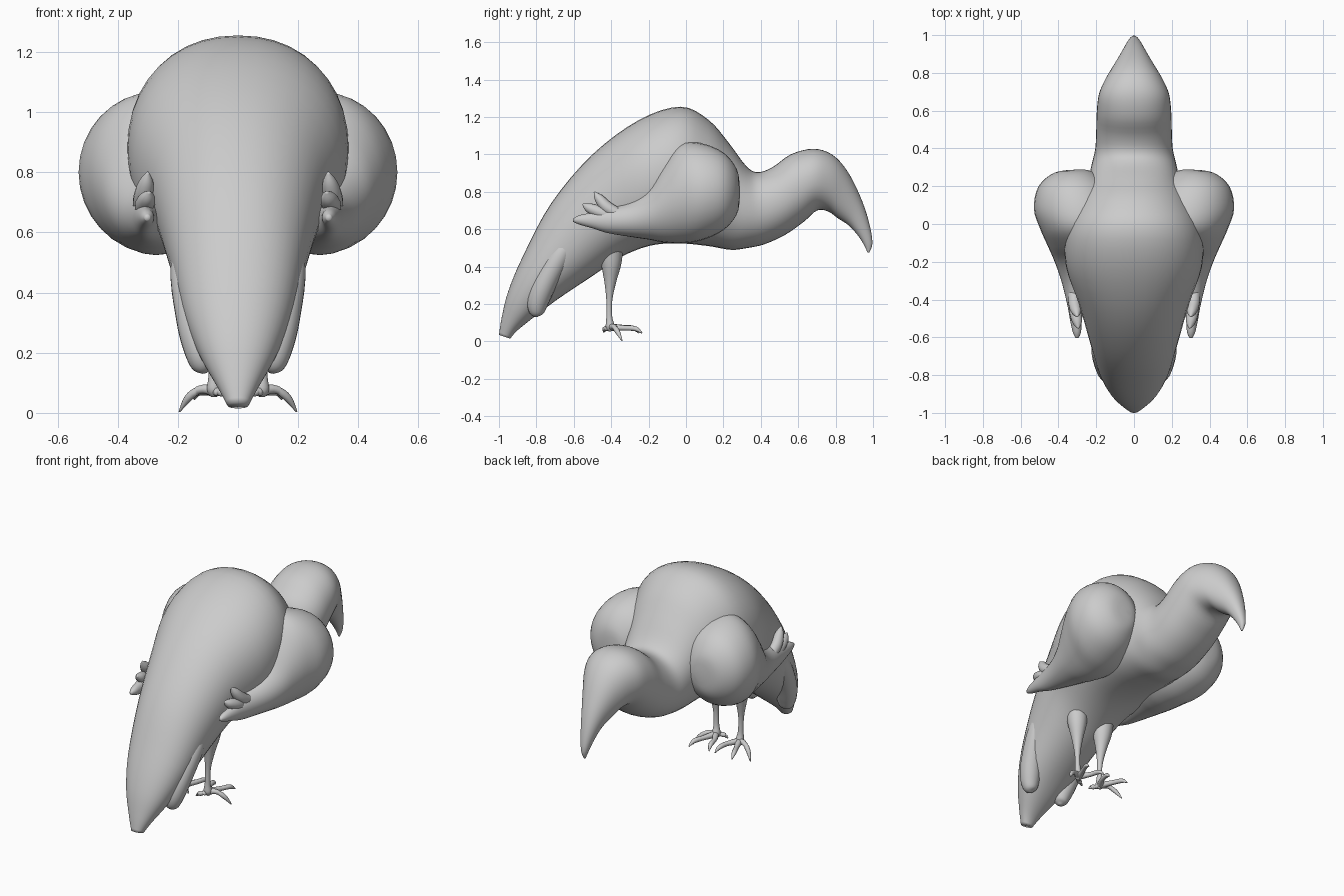
import bpy, bmesh, math
from mathutils import Vector

grey = bpy.data.materials.new("plain grey")
grey.diffuse_color = (0.6, 0.6, 0.6, 1)


def spline(rows, steps):
    """Catmull-Rom resampling of station rows."""
    rows = [Vector(r) for r in rows]
    out = []
    for i in range(len(rows) - 1):
        b, c = rows[i], rows[i + 1]
        a = rows[i - 1] if i else b
        d = rows[i + 2] if i + 2 < len(rows) else c
        for k in range(steps):
            t = k / steps
            out.append(b + 0.5 * t * ((c - a) + t * ((2 * a - 5 * b + 4 * c - d) + t * (3 * b - a - 3 * c + d))))
    return out + [rows[-1]]


def loft(name, rings, sides=32, power=2.0, mirror=False):
    """Skin rings given as (centre, half axis u, half axis v)."""
    bm = bmesh.new()
    loops = []
    for c, u, v in rings:
        loop = []
        for k in range(sides):
            a = 2 * math.pi * k / sides
            ca, sa = math.cos(a), math.sin(a)
            p = c + u * math.copysign(abs(ca) ** (2 / power), ca) + v * math.copysign(abs(sa) ** (2 / power), sa)
            loop.append(bm.verts.new(p))
        loops.append(loop)
    for a, b in zip(loops, loops[1:]):
        for k in range(sides):
            n = (k + 1) % sides
            bm.faces.new((a[k], a[n], b[n], b[k]))
    bm.faces.new(loops[0])
    bm.faces.new(loops[-1])
    bmesh.ops.recalc_face_normals(bm, faces=bm.faces)
    me = bpy.data.meshes.new(name)
    bm.to_mesh(me)
    bm.free()
    for f in me.polygons:
        f.use_smooth = True
    me.materials.append(grey)
    ob = bpy.data.objects.new(name, me)
    bpy.context.collection.objects.link(ob)
    if mirror:
        ob.modifiers.new("mirror", "MIRROR").use_mirror_merge = False
    return ob


def tube(name, rows, sides=14, steps=5):
    """Mirrored round limb through rows of (x, y, z, radius)."""
    pts = spline(rows, steps)
    rings = []
    for i, p in enumerate(pts):
        d = (pts[min(i + 1, len(pts) - 1)] - pts[max(i - 1, 0)]).to_3d().normalized()
        ref = Vector((1, 0, 0)) if abs(d.x) < 0.8 else Vector((0, 0, 1))
        u = d.cross(ref).normalized()
        rings.append((p.to_3d(), u * p[3], d.cross(u) * p[3]))
    return loft(name, rings, sides, mirror=True)


# Body, tail, neck, head and hooked beak: top y, z, bottom y, z, half width
body = [
    (-1, .035, -.94, .015, .035), (-.985, .13, -.90, .06, .07), (-.95, .27, -.80, .14, .13),
    (-.87, .46, -.68, .23, .185), (-.72, .74, -.50, .35, .235), (-.50, 1.0, -.35, .45, .29),
    (-.25, 1.185, -.20, .51, .36), (-.03, 1.255, -.05, .525, .36), (.12, 1.185, .12, .51, .30),
    (.23, 1.06, .24, .49, .245), (.32, .94, .33, .50, .222), (.38, .905, .42, .52, .205),
    (.46, .93, .53, .57, .20), (.56, 1.0, .63, .64, .197), (.68, 1.03, .70, .70, .185),
    (.78, 1.0, .76, .695, .15), (.86, .915, .81, .66, .11), (.93, .78, .87, .62, .07),
    (.975, .65, .92, .565, .042), (.997, .53, .955, .51, .02), (.98, .475, .97, .475, .005)]
rings = []
for ty, tz, by, bz, w in spline(body, 4):
    top, bot = Vector((0, ty, tz)), Vector((0, by, bz))
    rings.append(((top + bot) / 2, Vector((w, 0, 0)), (top - bot) / 2))
loft("body", rings, 40, 2.15)

# Folded wings: y, top z, bottom z, inner x, outer x
wing = [
    (.288, .82, .77, .26, .31), (.272, .92, .68, .21, .42), (.20, 1.01, .595, .12, .505),
    (.08, 1.06, .54, .05, .53), (-.03, 1.055, .525, .05, .495), (-.12, .95, .53, .10, .455),
    (-.20, .82, .545, .15, .42), (-.30, .745, .56, .20, .385), (-.42, .71, .58, .25, .355),
    (-.50, .69, .605, .275, .34), (-.57, .675, .625, .28, .325), (-.603, .658, .64, .293, .31)]
rings = [(Vector(((a + b) / 2, y, (t + z) / 2)), Vector(((b - a) / 2, 0, 0)), Vector((0, 0, (t - z) / 2)))
         for y, t, z, a, b in spline(wing, 4)]
loft("wings", rings, 32, 2.0, True)

# Wing tip feathers
tube("middle_wing_feathers", [(.31, -.38, .65, .03), (.31, -.46, .69, .033), (.30, -.52, .715, .025), (.295, -.552, .735, .004)])
tube("upper_wing_feathers", [(.32, -.34, .67, .03), (.315, -.42, .715, .033), (.305, -.465, .765, .025), (.30, -.49, .80, .004)])

# Lobes of feathers beside the tail
tube("tail_lobes", [(.11, -.80, .132, .008), (.115, -.80, .155, .04), (.125, -.79, .22, .058),
                    (.145, -.75, .32, .062), (.17, -.66, .48, .055), (.16, -.58, .60, .03)], 18)

# Legs
tube("legs", [(.10, -.40, .52, .065), (.095, -.40, .42, .055), (.09, -.405, .32, .032), (.085, -.41, .22, .016),
              (.082, -.41, .13, .016), (.08, -.405, .08, .024), (.08, -.40, .055, .012)])

# Toes with down-curved claws
toes = {
    "inner_toes": [(.08, -.40, .075), (.045, -.34, .075), (.03, -.28, .07), (.02, -.25, .045)],
    "middle_toes": [(.08, -.40, .075), (.11, -.33, .072), (.135, -.27, .068), (.145, -.235, .045)],
    "outer_toes": [(.08, -.40, .075), (.125, -.385, .078), (.165, -.365, .05), (.195, -.342, .004)],
    "back_toes": [(.08, -.40, .075), (.065, -.425, .07), (.045, -.435, .065), (.025, -.44, .05)]}
for name, pts in toes.items():
    tube(name, [(*p, r) for p, r in zip(pts, (.02, .014, .013, .003))], 10)
